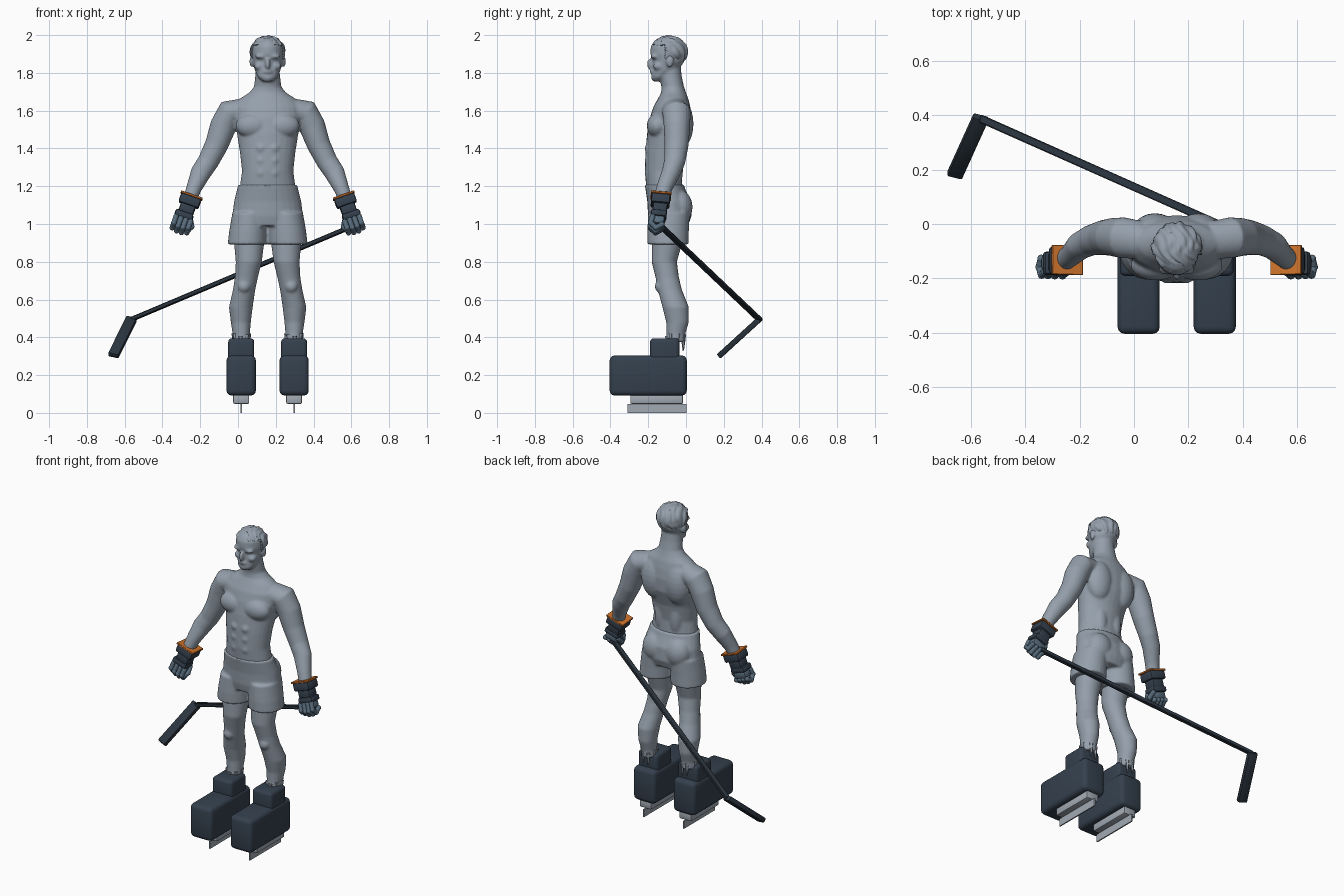
import bpy, bmesh, math
from mathutils import Vector, Matrix

cube = bpy.data.objects.get("Cube")
if cube:
    bpy.data.objects.remove(cube, do_unlink=True)

MID = 0.157  # the figure stands to one side of the origin


def material(name, rgb):
    m = bpy.data.materials.new(name)
    m.use_nodes = True
    m.diffuse_color = (*rgb, 1)
    m.node_tree.nodes["Principled BSDF"].inputs["Base Color"].default_value = (*rgb, 1)
    return m


SKIN = material("slate grey", (0.30, 0.35, 0.41))
DARK = material("dark navy", (0.035, 0.052, 0.076))
STICK = material("charcoal", (0.024, 0.035, 0.049))
FINGER = material("steel blue", (0.10, 0.155, 0.21))
METAL = material("light steel", (0.36, 0.40, 0.45))
ORANGE = material("orange", (0.62, 0.17, 0.025))


def add_object(name, bm, mat, side=1, shift=MID, voxel=0, angle=40):
    """Make an object, mirrored for side -1, optionally fused into one skin."""
    b = bm.copy()
    bmesh.ops.transform(b, verts=b.verts, matrix=Matrix.Translation((shift, 0, 0)) @ Matrix.Diagonal((side, 1, 1, 1)))
    bmesh.ops.recalc_face_normals(b, faces=b.faces)
    me = bpy.data.meshes.new(name)
    b.to_mesh(me)
    b.free()
    me.materials.append(mat)
    ob = bpy.data.objects.new(name, me)
    bpy.context.scene.collection.objects.link(ob)
    for other in bpy.context.selected_objects:
        other.select_set(False)
    ob.select_set(True)
    bpy.context.view_layer.objects.active = ob
    if voxel:
        r = ob.modifiers.new("fuse", 'REMESH')
        r.mode = 'VOXEL'
        r.voxel_size = voxel
        s = ob.modifiers.new("soften", 'SMOOTH')
        s.factor, s.iterations = 0.5, 5
        for n in ("fuse", "soften"):
            bpy.ops.object.modifier_apply(modifier=n)
    bpy.ops.object.shade_smooth_by_angle(angle=math.radians(angle))
    return ob


def add_pair(name, bm, mat, **kw):
    add_object("left_" + name, bm, mat, 1, **kw)
    add_object("right_" + name, bm, mat, -1, **kw)


def loft(bm, stations, flat=True, n=28, side=1):
    """Closed tube through elliptical rings (x, y, z, rx, ry)."""
    pts = [Vector((side * s[0], s[1], s[2])) for s in stations]
    rings = []
    for i, (p, s) in enumerate(zip(pts, stations)):
        t = Vector((0, 0, 1)) if flat else (pts[min(i + 1, len(pts) - 1)] - pts[max(i - 1, 0)]).normalized()
        v = Vector((0, 1, 0))
        v = (v - t * v.dot(t)).normalized()
        u = v.cross(t)
        rings.append([bm.verts.new(p + u * s[3] * math.cos(a) + v * s[4] * math.sin(a))
                      for a in (math.tau * k / n for k in range(n))])
    for a, b in zip(rings, rings[1:]):
        for k in range(n):
            bm.faces.new((a[k], a[(k + 1) % n], b[(k + 1) % n], b[k]))
    bm.faces.new(rings[0][::-1])
    bm.faces.new(rings[-1])


def blob(bm, c, r, both=True):
    for s in ((1, -1) if both else (1,)):
        m = Matrix.Translation((s * c[0], c[1], c[2])) @ Matrix.Diagonal((*r, 1))
        bmesh.ops.create_uvsphere(bm, u_segments=20, v_segments=12, radius=1, matrix=m)


def box(bm, c, size, bevel=0.0, segments=2, frame=Matrix()):
    m = frame @ Matrix.Translation(c) @ Matrix.Diagonal((*size, 1))
    vs = bmesh.ops.create_cube(bm, size=1, matrix=m)["verts"]
    if bevel:
        edges = list({e for v in vs for e in v.link_edges})
        bmesh.ops.bevel(bm, geom=edges, offset=bevel, segments=segments, profile=0.5, affect='EDGES')


def frame_along(axis, ref, origin):
    """Frame whose z runs along axis and whose x leans to ref."""
    z = Vector(axis).normalized()
    x = Vector(ref)
    x = (x - z * x.dot(z)).normalized()
    return Matrix.Translation(origin) @ Matrix((x, z.cross(x), z)).transposed().to_4x4()


# Body: torso, neck, head, arms and legs fused into one skin
bm = bmesh.new()
loft(bm, [(0, *s) for s in [
    (-.09, 1.05, .15, .09), (-.115, 1.2, .147, .096), (-.12, 1.28, .136, .098), (-.11, 1.38, .147, .105),
    (-.088, 1.48, .163, .118), (-.08, 1.56, .182, .112), (-.075, 1.62, .18, .098), (-.068, 1.665, .145, .08),
    (-.066, 1.695, .098, .066), (-.07, 1.725, .073, .06), (-.082, 1.78, .066, .06), (-.09, 1.85, .06, .06)]])
loft(bm, [(0, *s) for s in [
    (-.15, 1.755, .025, .025), (-.14, 1.775, .05, .045), (-.112, 1.81, .067, .067), (-.092, 1.86, .079, .083),
    (-.095, 1.9, .083, .094), (-.095, 1.94, .08, .092), (-.095, 1.968, .058, .075), (-.1, 1.985, .03, .045)]])
for s in (1, -1):
    loft(bm, [(.13, -.06, 1.605, .06, .07), (.2, -.05, 1.59, .072, .075), (.235, -.048, 1.52, .07, .07),
              (.27, -.05, 1.42, .062, .064), (.315, -.06, 1.33, .056, .056), (.355, -.08, 1.27, .054, .05),
              (.39, -.115, 1.19, .041, .042), (.42, -.14, 1.11, .035, .038)], flat=False, side=s)
    loft(bm, [(.14, -.055, .375, .046, .05), (.14, -.053, .42, .046, .05), (.142, -.045, .48, .053, .06),
              (.142, -.055, .56, .063, .07), (.125, -.085, .65, .059, .064), (.112, -.1, .72, .061, .062),
              (.1, -.115, .8, .069, .067), (.098, -.1, .9, .08, .08), (.09, -.09, 1.0, .08, .08)], side=s)
blob(bm, (.078, -.15, 1.52), (.092, .058, .066))       # chest
blob(bm, (.08, -.03, 1.53), (.085, .07, .13))          # upper back
blob(bm, (.05, -.06, 1.3), (.045, .045, .13))          # lower back
for z in (1.27, 1.335, 1.4):
    blob(bm, (.034, -.185, z), (.034, .034, .034))     # stomach
blob(bm, (.125, -.135, .67), (.035, .03, .035))        # knees
blob(bm, (.034, -.166, 1.887), (.034, .022, .012))     # brows
blob(bm, (.046, -.145, 1.835), (.026, .03, .022))      # cheeks
blob(bm, (.086, -.085, 1.86), (.01, .02, .03))         # ears
blob(bm, (0, -.187, 1.846), (.013, .02, .032), False)  # nose
blob(bm, (0, -.178, 1.806), (.025, .014, .011), False)  # lips
blob(bm, (0, -.162, 1.774), (.03, .022, .02), False)   # chin
add_object("body", bm, SKIN, voxel=0.007, angle=80)
bm.free()

# Torn trouser ends behind the ankles
bm = bmesh.new()
for k in range(7):
    a = math.tau * k / 7 + 0.3
    m = Matrix.Translation((.14 + .04 * math.cos(a), -.055 + .045 * math.sin(a), .38 - .006 * (k % 3)))
    bmesh.ops.create_cone(bm, segments=5, radius1=.003, radius2=.014, depth=.08, cap_ends=True, matrix=m)
add_pair("ankle_tatters", bm, SKIN)
bm.free()

# Short clumped hair
bm = bmesh.new()
bmesh.ops.create_icosphere(bm, subdivisions=5, radius=1)
for v in bm.verts:
    d = v.co.copy()
    wave = math.sin(16 * (d.x + .5 * d.y) + 2.5 * math.sin(5 * d.y + 3 * d.z)) * math.cos(6 * d.y + 4 * d.x)
    k = 1 + .05 * wave
    if d.y < -.25 and d.z < .4:  # leave the face clear
        k = .78
    v.co = Vector((0, -.09, 1.912)) + Vector((d.x * .092, d.y * .097, d.z * .085)) * k
add_object("hair", bm, SKIN, angle=50)
bm.free()

# Shorts
bm = bmesh.new()
loft(bm, [(0, *s) for s in [(-.09, .99, .185, .1), (-.086, 1.04, .188, .115), (-.09, 1.12, .178, .115),
                            (-.108, 1.18, .163, .106), (-.115, 1.208, .157, .104)]])
for s in (1, -1):
    loft(bm, [(.109, -.095, .892, .103, .109), (.104, -.095, .96, .1, .11), (.095, -.09, 1.06, .092, .11)], side=s)
blob(bm, (.078, -.035, 1.09), (.082, .07, .09))
add_object("shorts", bm, SKIN, voxel=0.007, angle=60)
bm.free()

# Skates
bm = bmesh.new()
box(bm, (.14, -.2, .198), (.155, .408, .212), .026, 3)
box(bm, (.14, -.113, .325), (.138, .156, .14), .02, 3)
add_pair("boot", bm, DARK, angle=30)
bm.free()
bm = bmesh.new()
box(bm, (.14, -.155, .073), (.085, .28, .05), .008)
add_pair("blade_holder", bm, METAL, angle=30)
bm.free()
bm = bmesh.new()
box(bm, (.14, -.154, .024), (.008, .312, .048))
add_pair("skate_blade", bm, METAL)
bm.free()

# Gloves: cuff, wrist and knuckle guard on the line of the forearm
hand = frame_along((-.33, .08, .94), (1, 0, 0), (.412, -.135, 1.122))
bm = bmesh.new()
box(bm, (0, 0, 0), (.112, .1, .05), .01, 2, hand)
box(bm, (0, 0, -.045), (.082, .078, .06), .012, 2, hand)
box(bm, (.004, -.004, -.082), (.1, .086, .036), .012, 2, hand)
add_pair("glove", bm, DARK, angle=30)
bm.free()
bm = bmesh.new()
box(bm, (0, 0, .029), (.12, .108, .011), .002, 1, hand)
add_pair("cuff_trim", bm, ORANGE)
bm.free()

# Curled fingers and thumb
bm = bmesh.new()
box(bm, (0, 0, -.115), (.092, .06, .05), .015, 2, hand)


def finger(path, r):
    pts = [hand @ Vector(p) for p in path]
    for a, b in zip(pts, pts[1:]):
        m = frame_along(b - a, (1, 0, .1), (a + b) / 2)
        bmesh.ops.create_cone(bm, segments=10, radius1=r, radius2=r * .92, depth=(b - a).length, cap_ends=True, matrix=m)
    for p in pts:
        bmesh.ops.create_uvsphere(bm, u_segments=10, v_segments=8, radius=r * 1.04, matrix=Matrix.Translation(p))


for j in range(4):
    x = (j - 1.5) * .027
    dip = .008 * (j in (1, 2))
    finger([(x, -.035, -.105), (x, -.042, -.14 - dip), (x, -.012, -.165 - dip), (x, .018, -.145)], .0145)
finger([(-.04, .02, -.1), (-.055, -.005, -.125), (-.045, -.03, -.15)], .0145)
add_pair("fingers", bm, FINGER)
bm.free()

# Stick held in the left hand, trailing behind to the right
butt, heel, toe = Vector((.645, -.15, 1.005)), Vector((-.565, .388, .495)), Vector((-.658, .183, .308))
bm = bmesh.new()
box(bm, (0, 0, 0), (.023, .03, (butt - heel).length), .004, 1, frame_along(butt - heel, (0, 0, 1), (butt + heel) / 2))
add_object("stick_shaft", bm, STICK, shift=0)
bm.free()
bm = bmesh.new()
box(bm, (0, 0, 0), (.058, .03, (heel - toe).length + .015), .006, 2, frame_along(heel - toe, (1, 0, 0), (heel + toe) / 2))
add_object("stick_blade", bm, STICK, shift=0)
bm.free()
